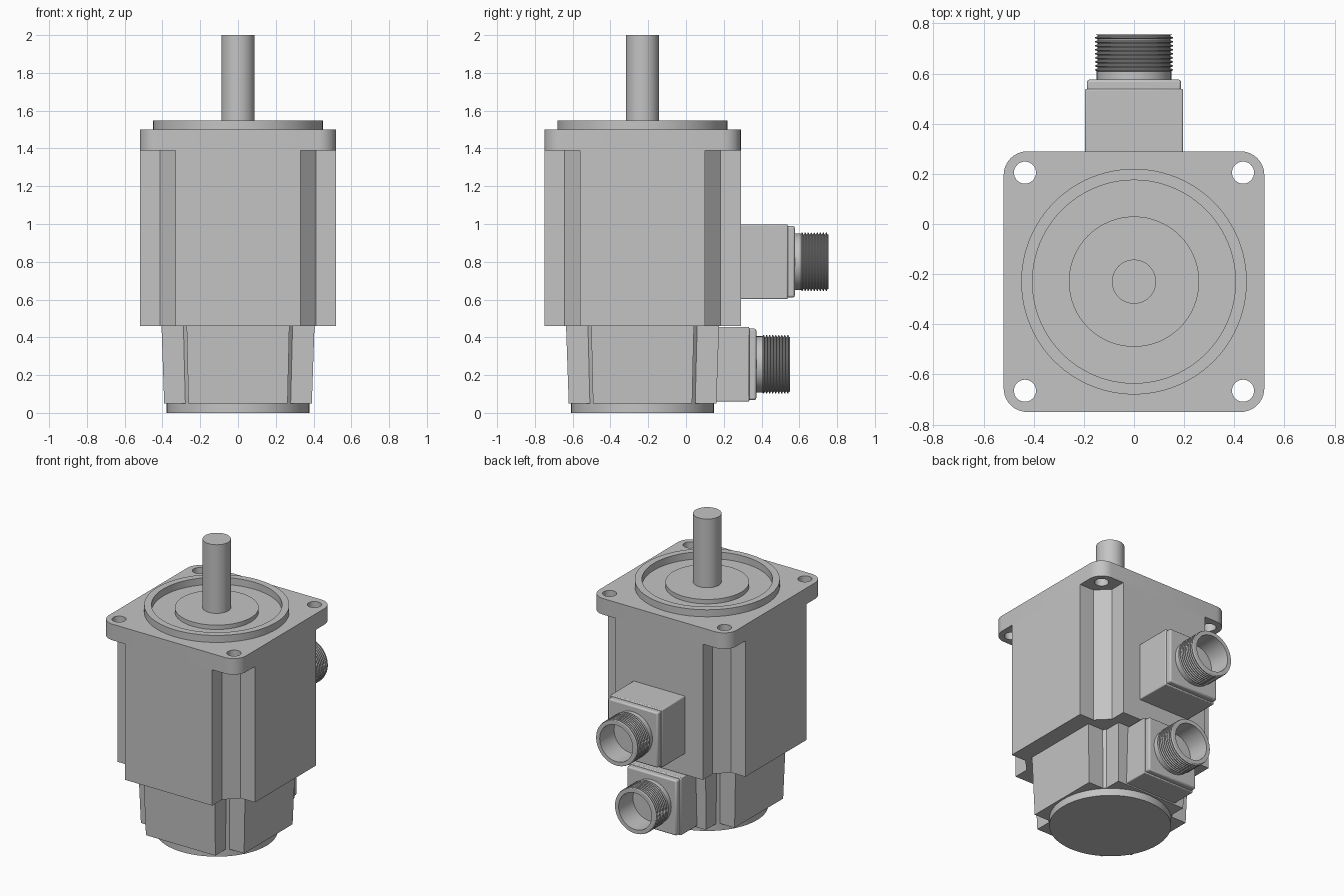
import bpy, bmesh, math
from mathutils import Matrix

cube = bpy.data.objects.get("Cube")
if cube:
    bpy.data.objects.remove(cube, do_unlink=True)

AXIS_Y = -0.23

grey = bpy.data.materials.new("machined_grey")
grey.use_nodes = True
grey.diffuse_color = (0.55, 0.55, 0.55, 1)
grey.node_tree.nodes["Principled BSDF"].inputs["Base Color"].default_value = (0.55, 0.55, 0.55, 1)


def activate(obj):
    bpy.ops.object.select_all(action="DESELECT")
    obj.select_set(True)
    bpy.context.view_layer.objects.active = obj


def finish(name, bm, location=(0, 0, 0), bevel=0):
    bmesh.ops.remove_doubles(bm, verts=bm.verts, dist=1e-5)
    bmesh.ops.recalc_face_normals(bm, faces=bm.faces)
    mesh = bpy.data.meshes.new(name)
    bm.to_mesh(mesh)
    bm.free()
    mesh.materials.append(grey)
    obj = bpy.data.objects.new(name, mesh)
    obj.location = location
    bpy.context.collection.objects.link(obj)
    activate(obj)
    if bevel:
        mod = obj.modifiers.new("soft_edges", "BEVEL")
        mod.width, mod.segments = bevel, 2
    bpy.ops.object.shade_smooth_by_angle(angle=math.radians(30))
    return obj


def lathe(name, profile, location, along_y=False, sides=64):
    """Revolve (radius, height) points about z, or about y if asked."""
    bm = bmesh.new()
    verts = [bm.verts.new((r, 0, h)) for r, h in profile]
    edges = [bm.edges.new(pair) for pair in zip(verts, verts[1:])]
    bmesh.ops.spin(bm, geom=verts + edges, cent=(0, 0, 0), axis=(0, 0, 1),
                   angle=math.tau, steps=sides, use_merge=True)
    if along_y:
        bm.transform(Matrix.Rotation(-math.pi / 2, 4, "X"))
    return finish(name, bm, location)


def prism(name, outline, z0, z1, foot=1.0):
    """Loft an outline upward, with its lower end scaled by foot."""
    bm = bmesh.new()
    low = [bm.verts.new((x * foot, y * foot, z0)) for x, y in outline]
    high = [bm.verts.new((x, y, z1)) for x, y in outline]
    bm.faces.new(low)
    bm.faces.new(high)
    n = len(outline)
    for i in range(n):
        j = (i + 1) % n
        bm.faces.new((low[i], low[j], high[j], high[i]))
    return finish(name, bm, (0, AXIS_Y, 0))


def box(name, x, y, z, bevel):
    bm = bmesh.new()
    bmesh.ops.create_cube(bm, size=1)
    bm.transform(Matrix.Diagonal((x[1] - x[0], y[1] - y[0], z[1] - z[0], 1)))
    middle = [(a + b) / 2 for a, b in (x, y, z)]
    return finish(name, bm, middle, bevel)


def four_corners(corner):
    """Repeat one corner's points by quarter turns."""
    points = []
    for _ in range(4):
        points += corner
        corner = [(-y, x) for x, y in corner]
    return points


def notched(half, wall, inner):
    return four_corners([(half, wall), (inner, wall), (wall, inner), (wall, half)])


# Rear cap, tapered encoder housing and main body
lathe("rear_cap", [(0, 0), (0.378, 0), (0.378, 0.055), (0, 0.055)], (0, AXIS_Y, 0))
prism("encoder_housing", notched(0.405, 0.272, 0.289), 0.05, 0.46, 0.965)
prism("motor_body", notched(0.52, 0.33, 0.412), 0.46, 1.39)

# Mounting flange with rounded corners and four through holes
RADIUS = 0.095
arc = [math.radians(90 * i / 10) for i in range(11)]
flange = prism("mounting_flange", four_corners(
    [(0.52 - RADIUS + RADIUS * math.cos(a), 0.52 - RADIUS + RADIUS * math.sin(a)) for a in arc]),
    1.39, 1.5)
bm = bmesh.new()
for sx in (-1, 1):
    for sy in (-1, 1):
        bmesh.ops.create_cone(bm, cap_ends=True, segments=32, radius1=0.044, radius2=0.044, depth=0.4,
                              matrix=Matrix.Translation((sx * 0.435, sy * 0.435, 1.45)))
cutter = finish("hole_cutter", bm, (0, AXIS_Y, 0))
cutter.hide_render = True
cut = flange.modifiers.new("holes", "BOOLEAN")
cut.operation, cut.solver, cut.object = "DIFFERENCE", "EXACT", cutter
activate(flange)
bpy.ops.object.modifier_apply(modifier=cut.name)
bpy.data.objects.remove(cutter, do_unlink=True)
bpy.ops.object.shade_smooth_by_angle(angle=math.radians(30))

# Pilot ring, bearing cover and shaft
lathe("pilot_ring", [(0.405, 1.5), (0.45, 1.5), (0.45, 1.548), (0.405, 1.548), (0.405, 1.5)],
      (0, AXIS_Y, 0), sides=96)
lathe("bearing_cover", [(0, 1.5), (0.26, 1.5), (0.26, 1.53), (0, 1.53)], (0, AXIS_Y, 0))
lathe("shaft", [(0, 1.5), (0.088, 1.5), (0.088, 2), (0, 2)], (0, AXIS_Y, 0))


# Connectors: housing box, collar plate and hollow threaded socket
def connector(label, start, face, z):
    box(label + "_connector_box", (-0.196, 0.196), (start, face), (z - 0.198, z + 0.198), 0.006)
    box(label + "_connector_collar", (-0.188, 0.188), (face - 0.02, face + 0.037),
        (z - 0.189, z + 0.189), 0.01)
    profile = [(0, 0.03), (0.149, 0.03), (0.149, 0.07)]
    turns, pitch = 9, 0.016
    for i in range(turns):
        h = 0.07 + i * pitch
        profile += [(0.155, h + 0.004), (0.155, h + 0.008), (0.145, h + 0.012), (0.145, h + pitch)]
    profile += [(0.152, 0.216), (0.125, 0.216), (0.125, 0.06), (0, 0.06)]
    lathe(label + "_connector_socket", profile, (0, face, z), along_y=True, sides=48)


connector("power", 0.28, 0.539, 0.8)
connector("signal", 0.1, 0.335, 0.257)
